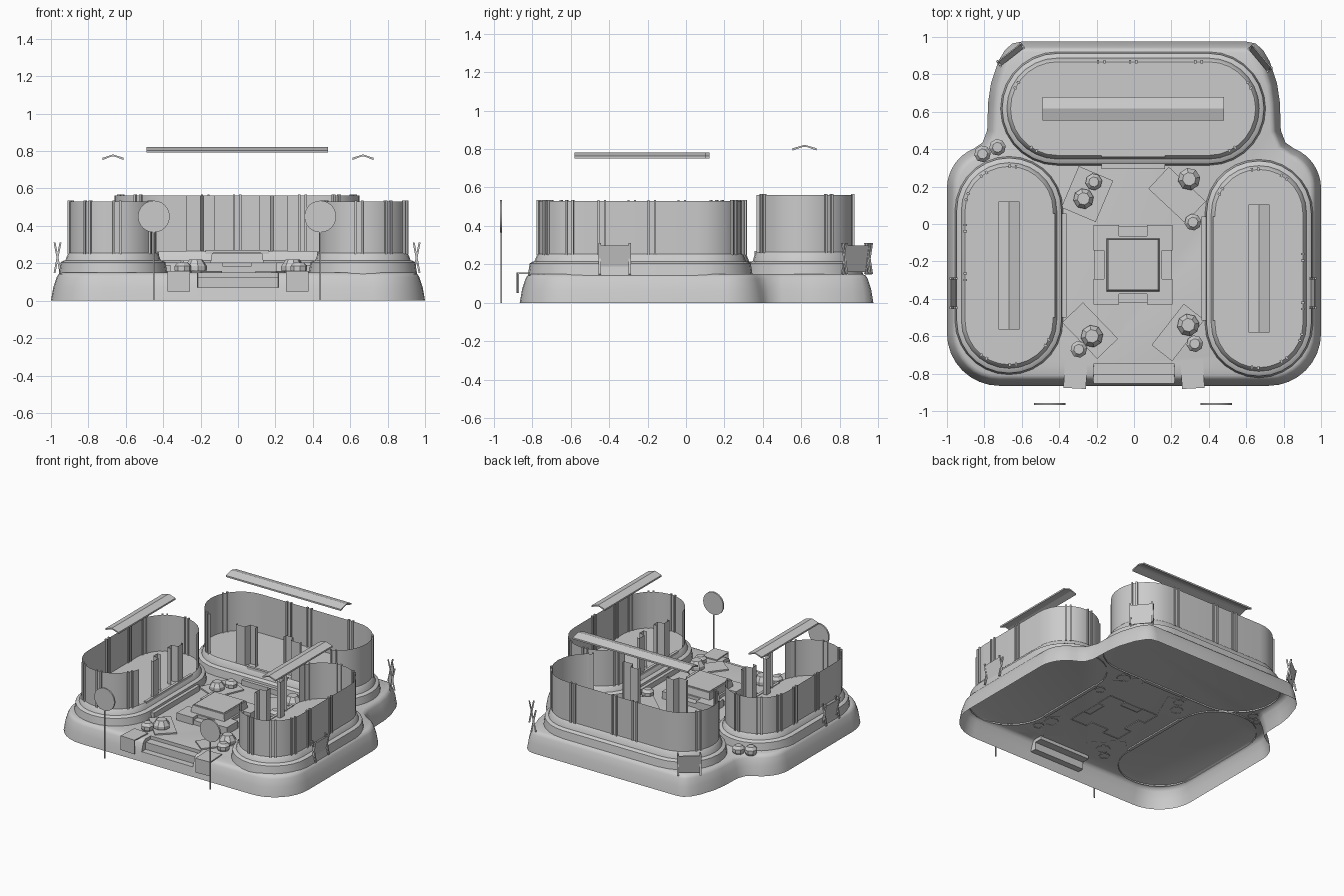
import bpy, bmesh
from math import sin, cos, pi, radians
from mathutils import Vector, Matrix

old = bpy.data.objects.get("Cube")
if old:
    bpy.data.objects.remove(old)

stone = bpy.data.materials.new("plain grey")
stone.use_nodes = True
GREY = (0.6, 0.6, 0.6, 1)
stone.diffuse_color = GREY
stone.node_tree.nodes["Principled BSDF"].inputs["Base Color"].default_value = GREY


def finish(name, bm, place=Matrix(), smooth=None):
    bmesh.ops.remove_doubles(bm, verts=bm.verts, dist=1e-5)
    mesh = bpy.data.meshes.new(name)
    bm.to_mesh(mesh)
    bm.free()
    mesh.materials.append(stone)
    ob = bpy.data.objects.new(name, mesh)
    ob.matrix_world = place
    bpy.context.collection.objects.link(ob)
    if smooth:
        bpy.ops.object.select_all(action="DESELECT")
        bpy.context.view_layer.objects.active = ob
        ob.select_set(True)
        bpy.ops.object.shade_smooth_by_angle(angle=radians(smooth))
    return ob


def spot(x, y, z=0, turn=0):
    return Matrix.Translation((x, y, z)) @ Matrix.Rotation(radians(turn), 4, "Z")


def box(name, size, place, taper=1):
    bm = bmesh.new()
    bmesh.ops.create_cube(bm, size=1, matrix=Matrix.Diagonal((*size, 1)))
    for v in bm.verts:
        if v.co.z > 0:
            v.co.x *= taper
            v.co.y *= taper
    return finish(name, bm, place)


def loft(name, rings, place=Matrix(), smooth=40, cap=True):
    bm = bmesh.new()
    loops = [[bm.verts.new(p) for p in ring] for ring in rings]
    n = len(loops[0])
    for a, b in zip(loops, loops[1:]):
        for i in range(n):
            j = (i + 1) % n
            bm.faces.new((a[i], a[j], b[j], b[i]))
    if cap:
        bm.faces.new(loops[-1])
    return finish(name, bm, place, smooth)


def sheet(name, path, low, high, place, smooth=30):
    bm = bmesh.new()
    cols = [(bm.verts.new((x, y, low)), bm.verts.new((x, y, high))) for x, y in path]
    for a, b in zip(cols, cols[1:]):
        bm.faces.new((a[0], b[0], b[1], a[1]))
    return finish(name, bm, place, smooth)


def stadium(half, r, n=14):
    """Anticlockwise from the middle of the open (-y) side."""
    right = [(half + r * sin(pi * i / n), -r * cos(pi * i / n)) for i in range(n + 1)]
    return right + [(-x, -y) for x, y in right]


# Base: open shell with rounded rim and two steps cut in the front
def arc(cx, cy, r, a0, a1, n=8):
    return [(cx + r * cos(radians(a0 + (a1 - a0) * i / n)),
             cy + r * sin(radians(a0 + (a1 - a0) * i / n))) for i in range(n + 1)]


half = [(0.215, -0.865), (0.216, -0.865)] + arc(0.72, -0.585, 0.28, -90, 0)
half += arc(0.77, 0.19, 0.23, 0, 68) + [(0.81, 0.435), (0.785, 0.5), (0.78, 0.65), (0.765, 0.75)]
half += [(0.725, 0.87), (0.69, 0.93), (0.65, 0.965), (0.6, 0.975)]
outline = [Vector(p) for p in half] + [Vector((-x, y)) for x, y in reversed(half)]


def base_ring(inset, z, notch=None):
    ring = []
    for i, p in enumerate(outline):
        t = (outline[(i + 1) % len(outline)] - outline[i - 1]).normalized()
        q = p + Vector((-t.y, t.x)) * inset
        if notch and abs(p.x) < 0.2155:
            q.y = notch
        ring.append((q.x, q.y, z))
    return ring


loft("base_shell", [base_ring(0, 0), base_ring(0.012, 0.07), base_ring(0.012, 0.07, -0.805),
                    base_ring(0.03, 0.125, -0.805), base_ring(0.03, 0.125, -0.745),
                    base_ring(0.04, 0.142, -0.745), base_ring(0.058, 0.15, -0.745)])


# Pavilions: stepped plinth, thin open wall, folded curtains, battens, ridge cap
def pavilion(name, place, length, r, floor, top, opening, curtains, ridge, step, marks):
    tiers = [(0.055, 0.14), (0.045, 0.205), (0.032, 0.213), (0.02, 0.216), (0.008, floor - 0.008), (0, floor)]
    loft(name + "_plinth", [[(x, y, z) for x, y in stadium(length, r + d)] for d, z in tiers], place)

    ring = stadium(length, r)
    wall = [p for p in ring if p[1] > -0.02 or abs(p[0]) > opening]
    if opening < length:
        wall = [(opening, -r)] + wall + [(-opening, -r)]
    sheet(name + "_wall", wall, floor - 0.01, top, place)

    for cx, w in curtains:
        s = 1 if cx > 0 else -1
        fold = [(cx + s * w, -r + 0.02), (cx + s * w, -r), (cx, -r), (cx - s * w * 0.2, -r + 0.05),
                (cx - s * w, -r + 0.05), (cx - s * w, -r + 0.02)]
        sheet(name + "_curtain", fold, floor - 0.01, top, place, 10)

    for side, a in marks:
        # side picks the rounded end or the straight back
        if side == "back":
            x, y, turn = a, r, 0
        else:
            s = 1 if side == "east" else -1
            x, y = s * (length + r * cos(radians(a))), r * sin(radians(a))
            turn = s * (a - 90)
        for d in (-0.017, 0.017):
            box(name + "_batten", (0.012, 0.018, top - floor + 0.01),
                place @ spot(x, y, (top + floor) / 2, turn) @ spot(d, 0))

    # Ridge cap: thin bent strip
    z, hl, w = ridge
    bm = bmesh.new()
    prof = [(-w, z - 0.03), (-w * 0.25, z - 0.013), (0, z - 0.01), (w * 0.25, z - 0.013), (w, z - 0.03),
            (w, z - 0.018), (0, z), (-w, z - 0.018)]
    ends = [[bm.verts.new((x, y, h)) for y, h in prof] for x in (-hl, hl)]
    for i in range(len(prof)):
        j = (i + 1) % len(prof)
        bm.faces.new((ends[0][i], ends[1][i], ends[1][j], ends[0][j]))
    bm.faces.new(ends[0])
    bm.faces.new(ends[1][::-1])
    bmesh.ops.recalc_face_normals(bm, faces=bm.faces)
    finish(name + "_ridge_cap", bm, place)

    # Entrance treads
    box(name + "_lower_tread", (step, 0.025, 0.05), place @ spot(0, -r - 0.06, 0.165))
    box(name + "_upper_tread", (step, 0.02, 0.05), place @ spot(0, -r, floor - 0.02))


side_marks = [("back", -0.06), ("back", 0.2), ("east", 35), ("west", 35), ("east", -5), ("west", -5),
              ("east", 72), ("west", -60)]
for label, place in (("west_pavilion", spot(-0.668, -0.222, 0, 90)), ("east_pavilion", spot(0.668, -0.238, 0, -90))):
    pavilion(label, place, 0.295, 0.235, 0.255, 0.53, 0.34, ((-0.12, 0.06), (0.12, 0.06)),
             (0.782, 0.343, 0.056), 0.555, side_marks)
pavilion("back_pavilion", spot(-0.005, 0.617), 0.405, 0.25, 0.265, 0.562, 0.47, ((-0.195, 0.075), (0.195, 0.075)),
         (0.822, 0.485, 0.063), 0.34, [("back", 0), ("back", -0.17), ("back", 0.35), ("east", 30), ("west", 30),
                                       ("east", -60), ("west", -60)])

# Central dais: notched plate, side steps, raised block with a rim
C = spot(-0.005, -0.218)
quarter = [(0.075, -0.155), (0.075, -0.212), (0.212, -0.212), (0.212, -0.075), (0.155, -0.075)]
plate = []
for k in range(4):
    plate += [(Matrix.Rotation(k * pi / 2, 2) @ Vector(p)) for p in quarter]
loft("dais_plate", [[(p.x, p.y, z) for p in plate] for z in (0.145, 0.205)], C, 20)
for k in range(4):
    box("dais_step", (0.15, 0.05, 0.035), C @ spot(0, 0, 0, 90 * k) @ spot(0, -0.18, 0.165))
box("dais_block", (0.285, 0.285, 0.055), C @ spot(0, 0, 0.228), 0.94)
box("dais_top", (0.25, 0.25, 0.008), C @ spot(0, 0, 0.257))

# Ground mats
for x, y, w, d, turn in ((-0.25, 0.16, 0.2, 0.24, -23), (0.23, 0.155, 0.27, 0.16, -43),
                         (-0.235, -0.57, 0.27, 0.155, -46), (0.235, -0.58, 0.28, 0.14, 52)):
    box("ground_mat", (w, d, 0.012), spot(x, y, 0.154, turn))

# Boulders
for x, y, r in ((-0.215, 0.225, 0.045), (-0.27, 0.135, 0.055), (0.295, 0.24, 0.06), (0.315, 0.01, 0.045),
                (-0.225, -0.6, 0.06), (-0.295, -0.67, 0.045), (0.29, -0.54, 0.06), (0.325, -0.64, 0.045),
                (-0.81, 0.375, 0.045), (-0.73, 0.41, 0.045)):
    loft("boulder", [[(r * k * cos(pi * i / 4), r * k * sin(pi * i / 4), z) for i in range(8)]
                     for k, z in ((0.8, 0.145), (1, 0.165), (1, 0.185), (0.6, 0.16 + r))], spot(x, y, 0, 10), 10)

# Cloths hung over the front edge
for s in (-1, 1):
    hang = spot(s * 0.313, -0.8, 0, s * 3)
    box("cloth_top", (0.12, 0.15, 0.008), hang @ spot(0, 0, 0.154))
    box("cloth_drop", (0.12, 0.008, 0.108), hang @ spot(0, -0.075, 0.104))

# Round signs on poles
for x in (-0.45, 0.44):
    box("sign_pole", (0.008, 0.008, 0.4), spot(x, -0.962, 0.2))
    bm = bmesh.new()
    bmesh.ops.create_cone(bm, cap_ends=True, segments=24, radius1=0.085, radius2=0.085, depth=0.012,
                          matrix=Matrix.Rotation(pi / 2, 4, "X"))
    finish("sign_disc", bm, spot(x, -0.962, 0.45), 30)

# Crossed-leg racks on the rim
for x, y, turn in ((-0.965, -0.37, -90), (0.955, -0.37, 90), (-0.66, 0.905, -142), (0.675, 0.885, 130)):
    rack = spot(x, y, 0.23, turn)
    for lean in (-11, 11):
        tilt = Matrix.Rotation(radians(lean), 4, "X")
        for s in (-1, 1):
            box("rack_leg", (0.012, 0.01, 0.165), rack @ spot(s * 0.078, 0) @ tilt)
    box("rack_panel", (0.15, 0.006, 0.14), rack @ Matrix.Rotation(radians(11), 4, "X"))
